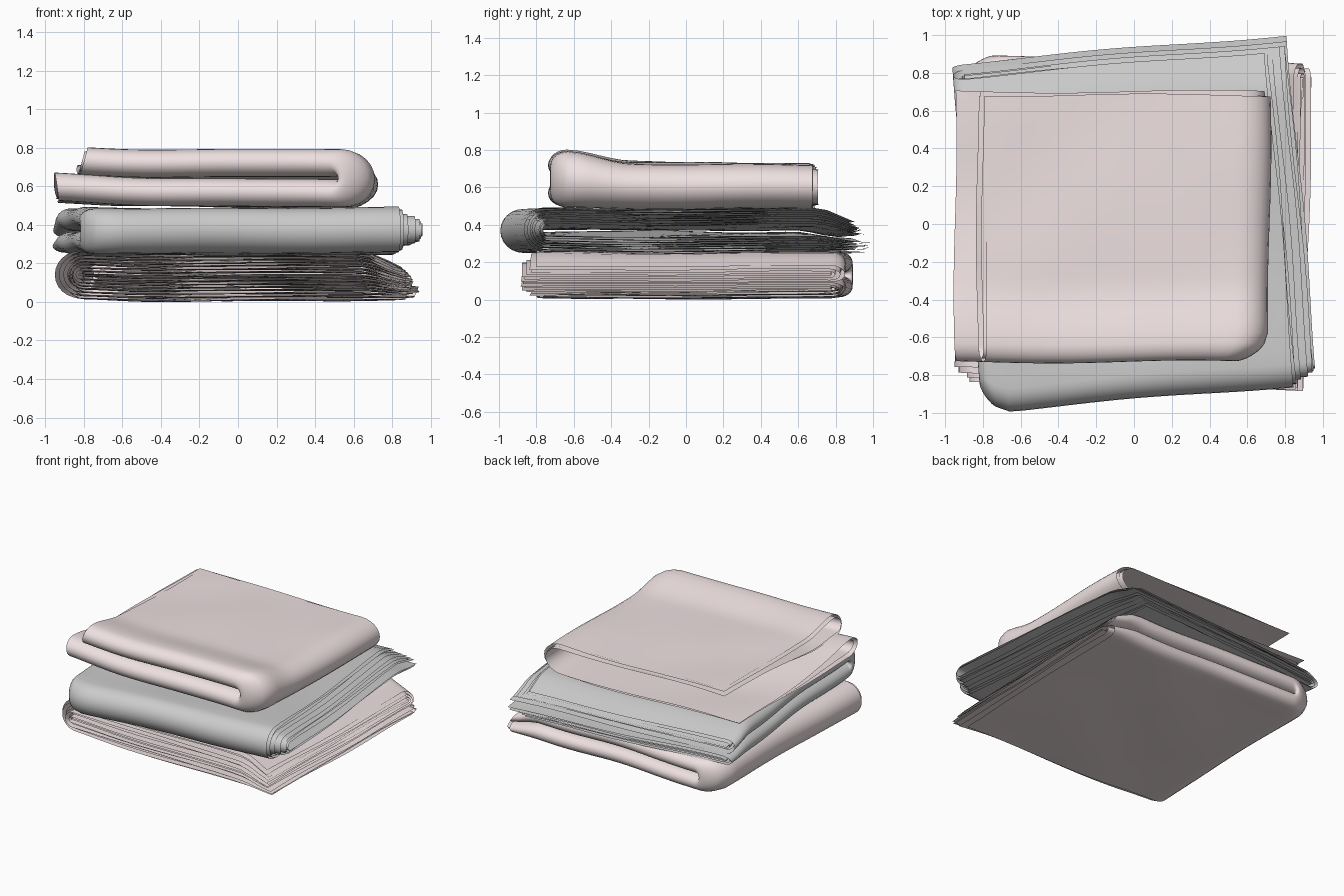
import bpy, math, random
from mathutils import Vector, Matrix

if "Cube" in bpy.data.objects:
    bpy.data.objects.remove(bpy.data.objects["Cube"])

random.seed(4)
pi = math.pi


def smooth(a, b, x):
    t = max(0.0, min(1.0, (x - a) / (b - a)))
    return t * t * (3 - 2 * t)


def lerp(a, b, t):
    return a + (b - a) * t


# A towel is a sheet folded twice: first along q (closed at q0), then along p (closed at p0).
def towel(name, P, Q, p0, p_top, p_low, q0, q_out, q_in, base, height, layers,
          turn=0.0, ptaper=0.0, qtaper=0.0, sag=0.0, lift=0.0, stagger=0.03,
          wave=0.006, core=0.12, gather=1.0, colour=None):
    verts, faces = [], []
    P, Q = Vector(P), Vector(Q)
    half = height / 2
    dmax = half * 0.47
    arc = half * 1.05
    N, A = 22, 12
    rot = Matrix.Rotation(math.radians(turn), 3, 'Z')

    for k in range(layers):
        f = lerp(1, core, k / (layers - 1))
        d = dmax * f
        start = q0 + (dmax - d) * 1.2
        bend = d * 1.3
        ph = random.uniform(0, 6)
        jit = [random.uniform(-1, 1) * stagger for _ in range(4)]

        # first fold: q position and offset h, outer sheet to inner sheet
        prof = []
        mid = start + bend
        q_a = lerp(q_out, q_in, k * 0.4 / layers) + jit[0] * 0.5
        q_b = lerp(q_in, q_out, k * 0.4 / layers) + jit[1] * 0.5
        for i in range(N):
            prof.append((lerp(q_a, mid, i / N), d))
        for i in range(A + 1):
            a = pi / 2 + pi * i / A
            prof.append((mid + bend * math.cos(a), d * math.sin(a)))
        for i in range(1, N + 1):
            prof.append((lerp(mid, q_b, i / N), -d))

        cols = 2 * N + A + 1
        first = len(verts)
        for q, h in prof:
            tq = (q - q0) / (q_in - q0)
            # sheets gather against the outer one towards the open end
            g = lerp(1, gather, smooth(0.08, 0.75, tq))
            R = half - dmax * g * 1.05 + h * g
            c = p0 + arc
            inner = (dmax - h) / (2 * dmax)
            ends = (p_low + jit[2] - stagger * (1 - inner),
                    p_top + jit[3] + 2 * stagger * inner)
            # second fold: under side, bend, upper side
            path = [(lerp(ends[0], c, i / N), -R) for i in range(N)]
            for i in range(A + 1):
                a = -pi / 2 + pi * i / A
                path.append((c - arc * R / half * math.cos(a), R * math.sin(a)))
            path += [(lerp(c, ends[1], i / N), R) for i in range(1, N + 1)]
            for p, zo in path:
                tp = (p - p0) / (p_low - p0)
                s = 1 - ptaper * smooth(0.85, 1.0, tp)
                s *= 1 - qtaper * (0.7 * smooth(0.06, 0.3, tq) + 0.3 * tq)
                z = base + (half + zo) * s + lift * tp * tp * (1 if zo < 0 else 0.4)
                z -= sag * math.sin(pi * max(0, min(1, tp))) * math.sin(pi * max(0, min(1, tq)))
                z += wave * math.sin(5 * p + 2 * q + 1) * math.cos(4 * q - p)
                z += wave * 0.35 * math.sin(8 * p + ph) * math.sin(7 * q + ph)
                # rounded corner where both folds meet, and soft outline ripple
                corner = max(0, 1 - (q - q0) / 0.17) ** 2 * max(0, 1 - tp) ** 2
                pp = p + 0.11 * corner + 0.008 * math.sin(4 * q + ph)
                qq = q + 0.008 * math.sin(4 * p + ph)
                v = rot @ (P * pp + Q * qq)
                verts.append((v.x, v.y, max(z, 0.0)))
        for i in range(len(prof) - 1):
            for j in range(cols - 1):
                a = first + i * cols + j
                faces.append((a, a + 1, a + cols + 1, a + cols))

    me = bpy.data.meshes.new(name)
    me.from_pydata(verts, [], faces)
    me.polygons.foreach_set("use_smooth", [True] * len(faces))
    ob = bpy.data.objects.new(name, me)
    bpy.context.collection.objects.link(ob)
    if colour:
        me.materials.append(colour)
    return ob


pink = bpy.data.materials.new("pink_cloth")
pink.diffuse_color = (0.86, 0.75, 0.755, 1)
pink.use_nodes = True
pink.node_tree.nodes["Principled BSDF"].inputs["Base Color"].default_value = pink.diffuse_color

# bottom towel: main fold on the left, closed at the back
towel("bottom_towel", (1, 0, 0), (0, -1, 0), -0.925, 0.86, 0.91, -0.865, 0.80, 0.86,
      0.012, 0.25, 4, turn=-1.5, ptaper=0.4, sag=0.012, colour=pink)

# middle towel: main fold at the front, closed on the left, turned a little
towel("middle_towel", (0, 1, 0), (1, 0, 0), -0.93, 0.83, 0.91, -0.88, 0.77, 0.89,
      0.25, 0.24, 4, turn=5, ptaper=0.35, sag=0.01, stagger=0.025, gather=0.75)

# top towel: big open fold on the right, rolled edge at the front
towel("top_towel", (-1, 0, 0), (0, 1, 0), -0.72, 0.79, 0.95, -0.73, 0.67, 0.70,
      0.485, 0.31, 2, qtaper=0.25, lift=0.03, stagger=0.02, core=0.7, gather=0.2,
      colour=pink)
